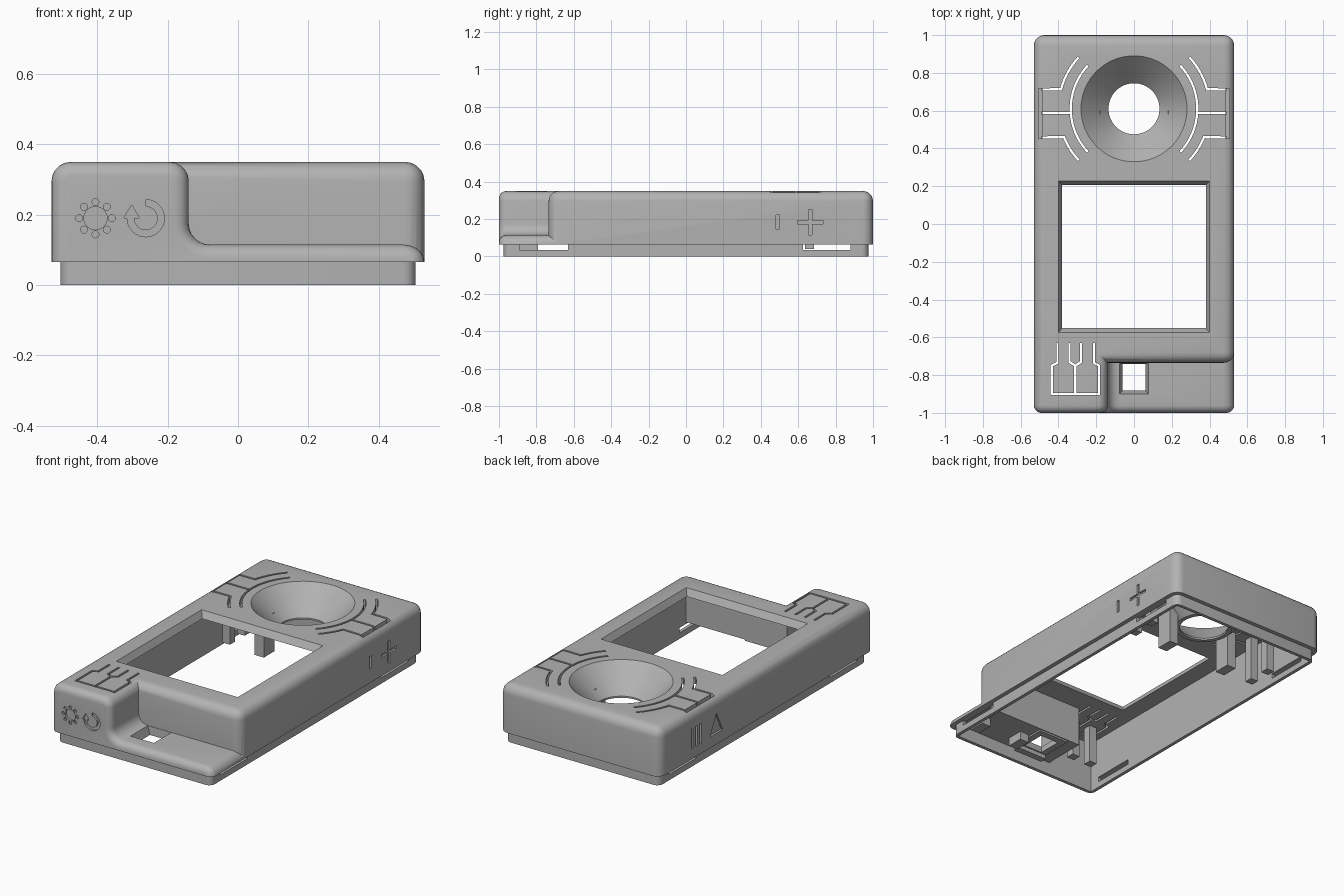
import bpy, bmesh
from math import sin, cos, pi, radians
from mathutils import Vector

old = bpy.data.objects.get("Cube")
if old:
    bpy.data.objects.remove(old, do_unlink=True)

grey = bpy.data.materials.new("light grey plastic")
grey.use_nodes = True
COLOUR = (0.45, 0.45, 0.45, 1)
grey.diffuse_color = COLOUR
grey.node_tree.nodes["Principled BSDF"].inputs["Base Color"].default_value = COLOUR

# ---- helpers ----
def loft(name, low, high, bevel=0, rule=None):
    """Closed solid between two matching outlines, with optional rounding."""
    bm = bmesh.new()
    a = [bm.verts.new(p) for p in low]
    b = [bm.verts.new(p) for p in high]
    bm.faces.new(a)
    bm.faces.new(b)
    for i in range(len(a)):
        j = (i + 1) % len(a)
        bm.faces.new((a[i], a[j], b[j], b[i]))
    bmesh.ops.recalc_face_normals(bm, faces=bm.faces)
    if bevel:
        edges = [e for e in bm.edges if rule(e.verts[0].co, e.verts[1].co)]
        bmesh.ops.bevel(bm, geom=edges, offset=bevel, segments=5, profile=0.5,
                        affect='EDGES', clamp_overlap=True)
        bmesh.ops.recalc_face_normals(bm, faces=bm.faces)
    me = bpy.data.meshes.new(name)
    bm.to_mesh(me)
    bm.free()
    me.materials.append(grey)
    ob = bpy.data.objects.new(name, me)
    bpy.context.collection.objects.link(ob)
    return ob

def prism(name, pts, axis, lo, hi, **kw):
    place = {'x': lambda u, v, w: (w, u, v),
             'y': lambda u, v, w: (u, w, v),
             'z': lambda u, v, w: (u, v, w)}[axis]
    return loft(name, [place(u, v, lo) for u, v in pts],
                [place(u, v, hi) for u, v in pts], **kw)

def rect(x0, x1, y0, y1):
    return [(x0, y0), (x1, y0), (x1, y1), (x0, y1)]

def box(name, x0, x1, y0, y1, z0, z1, **kw):
    return prism(name, rect(x0, x1, y0, y1), 'z', z0, z1, **kw)

def taper(name, r0, z0, r1, z1):
    return loft(name, [(x, y, z0) for x, y in r0], [(x, y, z1) for x, y in r1])

def arc(cx, cy, rx, ry, a0, a1, n):
    return [(cx + rx * cos(radians(a0 + (a1 - a0) * i / n)),
             cy + ry * sin(radians(a0 + (a1 - a0) * i / n))) for i in range(n + 1)]

def circle(cx, cy, r, n=64):
    return arc(cx, cy, r, r, 0, 360, n)[:-1]

def ribbon(pts, width):
    """Outline of a strip of constant width with mitred corners."""
    p = [Vector(q) for q in pts]
    left, right = [], []
    for i, q in enumerate(p):
        d0 = (q - p[i - 1]).normalized() if i else (p[1] - q).normalized()
        d1 = (p[i + 1] - q).normalized() if i < len(p) - 1 else d0
        n0, n1 = Vector((-d0.y, d0.x)), Vector((-d1.y, d1.x))
        m = (n0 + n1).normalized()
        m *= width / 2 / max(m.dot(n0), 0.3)
        left.append(tuple(q + m))
        right.append(tuple(q - m))
    return left + right[::-1]

def combine(target, tool, operation='DIFFERENCE'):
    mod = target.modifiers.new("join", 'BOOLEAN')
    mod.operation, mod.object, mod.solver = operation, tool, 'EXACT'
    bpy.context.view_layer.update()
    me = bpy.data.meshes.new_from_object(
        target.evaluated_get(bpy.context.evaluated_depsgraph_get()))
    target.modifiers.clear()
    target.data = me
    bpy.data.objects.remove(tool, do_unlink=True)

# ---- outer shell: main body, front block with low step, lower lip ----
R = 0.055
BASE = 0.065
shell = box("shell", -.53, .53, -.735, 1, BASE, .35, bevel=R,
            rule=lambda a, b: max(a.z, b.z) > .2)
profile = [(-.53, BASE)] + arc(.47, BASE, .06, .05, 0, 90, 5)
profile += arc(-.08, .175, .06, .06, 270, 180, 6)
profile += arc(-.14 - R, .35 - R, R, R, 0, 90, 5)
profile += arc(-.53 + R, .35 - R, R, R, 90, 180, 5)
front = prism("front_block", profile, 'y', -1, -.675, bevel=.04,
              rule=lambda a, b: max(a.y, b.y) < -.9 and max(a.z, b.z) > BASE + .001)
combine(shell, front, 'UNION')
lip = box("lip", -.505, .505, -.975, .975, 0, .09, bevel=.035,
          rule=lambda a, b: abs(a.z - b.z) > .05)
combine(shell, lip, 'UNION')

# ---- hollow inside ----
for c in [(-.485, .485, -.695, .955, -.1, .31),
          (-.485, .485, -.955, -.6, -.1, .075),
          (-.485, -.18, -.955, -.6, -.1, .31)]:
    combine(shell, box("cavity", *c))

# ---- funnel and socket frame, then their openings ----
SY = .61
combine(shell, taper("funnel", circle(0, SY, .16), .19, circle(0, SY, .31), .335), 'UNION')
combine(shell, box("socket_frame", -.1, .1, -.93, -.7, .04, .1), 'UNION')
combine(shell, taper("funnel_cut", circle(0, SY, .135), .2, circle(0, SY, .30), .37))
combine(shell, prism("funnel_hole", circle(0, SY, .135), 'z', .1, .21))
combine(shell, taper("screen_cut", rect(-.37, .37, -.54, .195), .29,
                     rect(-.41, .41, -.585, .24), .37))
combine(shell, taper("socket_cut", rect(-.05, .05, -.87, -.742), .03,
                     rect(-.08, .078, -.902, -.737), .122))

# ---- snap slots through the lip ----
for y0, y1 in [(-.89, -.63), (.625, .88)]:
    combine(shell, box("snap_slot", -.6, .6, y0, y1, .035, BASE))

# ---- slits that free the flexible buttons ----
def slit(pts):
    combine(shell, prism("slit", ribbon(pts, .012), 'z', .22, .4))

for s in (-1, 1):
    def flip(pts):
        return [(s * x, y) for x, y in pts]
    slit(flip(arc(0, SY, .335, .335, -43, 43, 20)))
    slit(flip([(.49, .712)] + arc(0, SY, .4, .4, 15, 43, 8)))
    slit(flip([(.49, .458)] + arc(0, SY, .4, .4, -22, -43, 8)))
    slit(flip([(.49, .588), (.333, .588)]))
    combine(shell, prism("button_gap", flip(rect(.487, .505, .452, .718)), 'z', .27, .4))

slit([(-.405, -.63), (-.405, -.735), (-.435, -.75), (-.435, -.9),
      (-.185, -.9), (-.185, -.75), (-.212, -.735), (-.212, -.63)])
slit([(-.342, -.63), (-.342, -.73), (-.311, -.75), (-.28, -.73), (-.28, -.63)])
slit([(-.311, -.745), (-.311, -.9)])

# ---- engraved symbols ----
def engrave(pts, axis, face):
    d = .012 if face > 0 else -.012
    lo, hi = sorted((face - d, face + 4 * d))
    combine(shell, prism("symbol", pts, axis, lo, hi))

def bar(y, z, w, h):
    return rect(y - w / 2, y + w / 2, z - h / 2, z + h / 2)

engrave(bar(.49, .185, .018, .075), 'x', .53)
t, r = .009, .068
engrave([(.665 + a, .182 + b) for a, b in
         [(-t, -r), (t, -r), (t, -t), (r, -t), (r, t), (t, t),
          (t, r), (-t, r), (-t, t), (-r, t), (-r, -t), (-t, -t)]], 'x', .53)
for i in (-1, 0, 1):
    engrave(bar(.66 + i * .038, .185, .018, .12), 'x', -.53)
engrave([(.41, .13), (.53, .13), (.47, .25)], 'x', -.53)
engrave(circle(-.405, .19, .033, 32), 'y', -1)
for k in range(8):
    a = k * pi / 4
    engrave(circle(-.405 + .046 * cos(a), .19 + .046 * sin(a), .01, 12), 'y', -1)
ring = arc(-.262, .19, .053, .053, 90, -180, 24)
inner = arc(-.262, .19, .034, .034, -180, 90, 24)
engrave(ring + [(-.325, .19), (-.302, .228), (-.28, .19)] + inner, 'y', -1)

# ---- plungers and supports under the buttons ----
for side, s in (("right", -1), ("left", 1)):
    for place, y in (("front", .52), ("back", .66)):
        x0, x1 = sorted((s * .40, s * .45))
        box(f"{side}_{place}_plunger", x0, x1, y - .025, y + .025, .04, .32)
    x0, x1 = sorted((s * .18, s * .24))
    box(f"{side}_support_block", x0, x1, .50, .60, .02, .25)
for name, x in (("outer", -.372), ("inner", -.248)):
    box(f"{name}_front_plunger", x - .025, x + .025, -.85, -.80, .08, .32)
for name, x in (("centre", .14), ("side", .42)):
    box(f"{name}_step_support", x - .03, x + .03, -.89, -.79, .025, .09)

# ---- shading ----
bpy.context.view_layer.update()
shell.select_set(True)
bpy.context.view_layer.objects.active = shell
bpy.ops.object.shade_smooth_by_angle(angle=radians(30))
